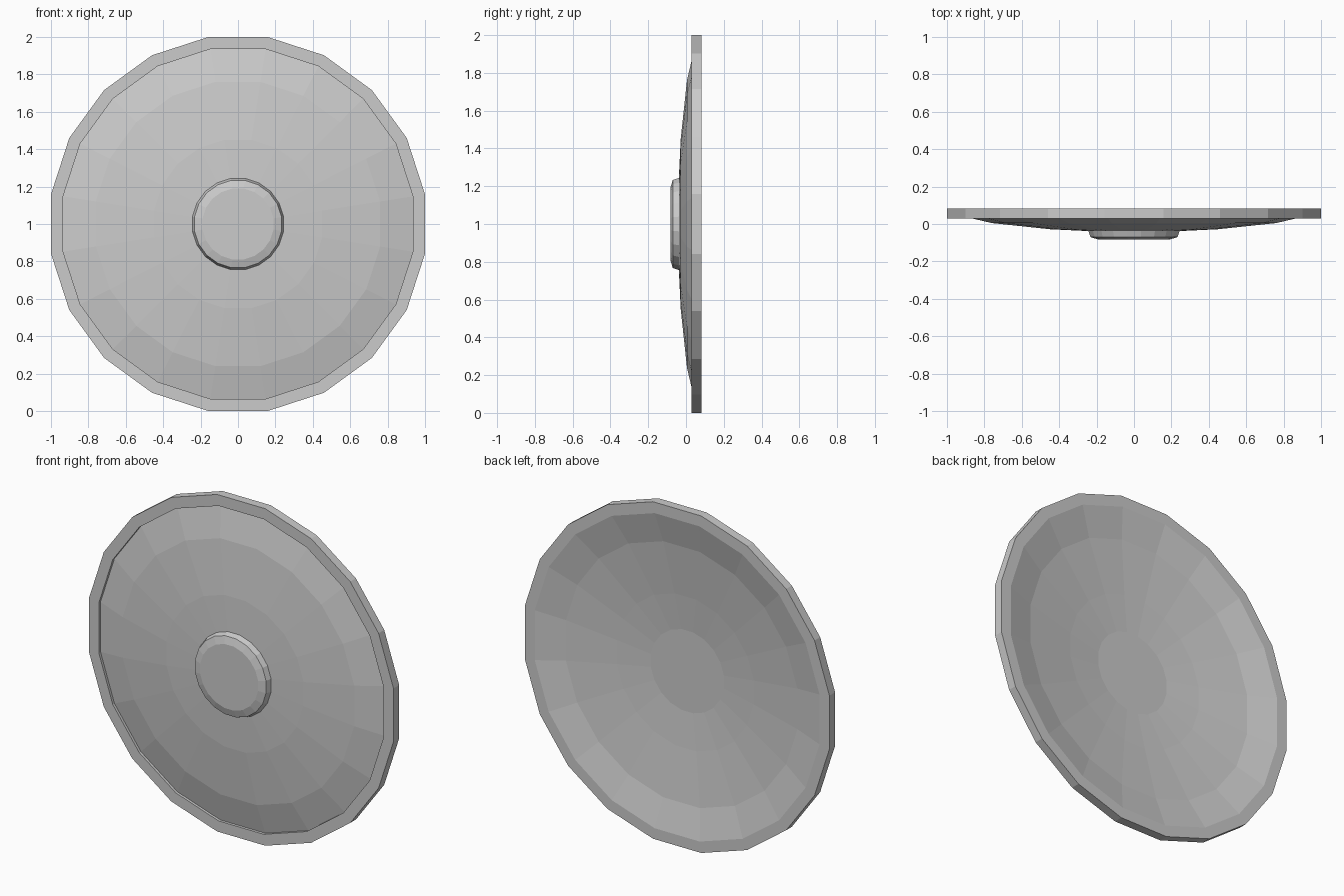
import bpy, bmesh, math

if "Cube" in bpy.data.objects:
    bpy.data.objects.remove(bpy.data.objects["Cube"])

SIDES = 20
FLAT = math.cos(math.pi / SIDES)  # radii below are measured to the flats


def lathe(name, profile, closed):
    """Spin (radius, y) points around the y axis through z = 1; caps open ends."""
    bm = bmesh.new()
    rings = []
    for r, y in profile:
        ring = []
        for i in range(SIDES):
            a = 2 * math.pi * (i + 0.5) / SIDES
            ring.append(bm.verts.new((r / FLAT * math.cos(a), y, 1 + r / FLAT * math.sin(a))))
        rings.append(ring)
    pairs = list(zip(rings, rings[1:]))
    if closed:
        pairs.append((rings[-1], rings[0]))
    else:
        bm.faces.new(rings[0])
        bm.faces.new(rings[-1])
    for a, b in pairs:
        for i in range(SIDES):
            j = (i + 1) % SIDES
            bm.faces.new((a[i], a[j], b[j], b[i]))
    bmesh.ops.recalc_face_normals(bm, faces=bm.faces)
    mesh = bpy.data.meshes.new(name)
    bm.to_mesh(mesh)
    bm.free()
    obj = bpy.data.objects.new(name, mesh)
    bpy.context.collection.objects.link(obj)
    return obj


# Dished shield body with its raised outer rim, front centre round to back centre
lathe("shield_body", [
    (0.24, -0.038), (0.45, -0.028), (0.76, 0.005), (0.935, 0.046),
    (0.935, 0.03), (1.0, 0.03), (1.0, 0.083), (0.935, 0.083),
    (0.76, 0.041), (0.45, 0.005), (0.24, -0.013),
], closed=False)

# Round boss in the middle of the front
lathe("centre_boss", [
    (0.245, -0.034), (0.233, -0.07), (0.19, -0.083),
], closed=False)
